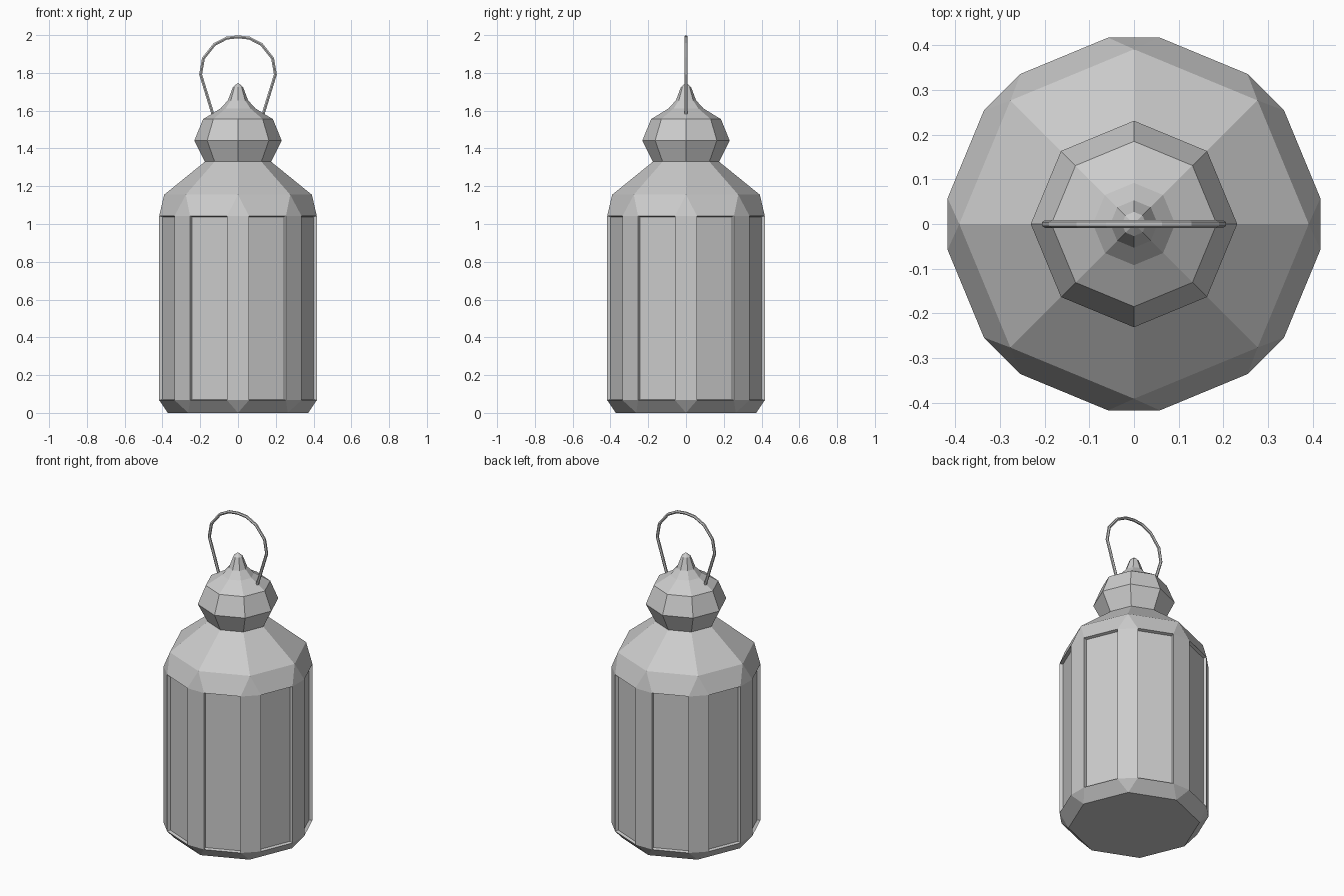
import bpy, bmesh, math

if "Cube" in bpy.data.objects:
    bpy.data.objects.remove(bpy.data.objects["Cube"])


def loft(name, rings, cap_bottom=False, recess=False):
    """Loft eight-sided rings (half corner width, distance, z); zero width gives a sharp corner."""
    bm = bmesh.new()
    rows = []
    for w, d, z in rings:
        row = []
        for k in range(8):
            c, s = math.cos(k * math.pi / 4), math.sin(k * math.pi / 4)
            for t in (-w, w):
                row.append(bm.verts.new((d * c - t * s, d * s + t * c, z)))
        rows.append(row)
    panels = []
    for lo, hi in zip(rows, rows[1:]):
        for i in range(16):
            j = (i + 1) % 16
            f = bm.faces.new((lo[i], lo[j], hi[j], hi[i]))
            if recess and lo is rows[1] and i % 2:
                panels.append(f)
    if cap_bottom:
        bm.faces.new(rows[0][::-1])
    # window panes sunk between the posts
    if panels:
        bm.normal_update()
        bmesh.ops.inset_individual(bm, faces=panels, thickness=0.007, depth=-0.018)
    bmesh.ops.remove_doubles(bm, verts=bm.verts[:], dist=0.0005)
    bmesh.ops.recalc_face_normals(bm, faces=bm.faces[:])
    mesh = bpy.data.meshes.new(name)
    bm.to_mesh(mesh)
    bm.free()
    obj = bpy.data.objects.new(name, mesh)
    bpy.context.collection.objects.link(obj)
    return obj


# lantern body: base tapers from an octagon out to the chamfered posts
loft("lantern_body", [(0, 0.372, 0), (0.058, 0.417, 0.067), (0.058, 0.417, 1.043)],
     cap_bottom=True, recess=True)

# sloping roof
loft("roof", [(0.058, 0.417, 1.043), (0, 0.391, 1.155), (0, 0.175, 1.33)])

# bulb and pointed spire
loft("finial", [(0, r, z) for r, z in (
    (0.175, 1.33), (0.231, 1.442), (0.185, 1.555), (0.092, 1.612),
    (0.053, 1.655), (0.027, 1.725), (0.0, 1.747))])

# wire carrying handle, mirrored half path
half = [(0.133, 1.582), (0.198, 1.792), (0.183, 1.877), (0.124, 1.951), (0.06, 1.984)]
path = [(-x, z) for x, z in half] + [(0, 1.991)] + half[::-1]
curve = bpy.data.curves.new("handle", 'CURVE')
curve.dimensions = '3D'
curve.bevel_depth = 0.009
curve.bevel_resolution = 1
curve.use_fill_caps = True
spline = curve.splines.new('POLY')
spline.points.add(len(path) - 1)
for p, (x, z) in zip(spline.points, path):
    p.co = (x, 0, z, 1)
spline.use_smooth = False
bpy.context.collection.objects.link(bpy.data.objects.new("handle", curve))
